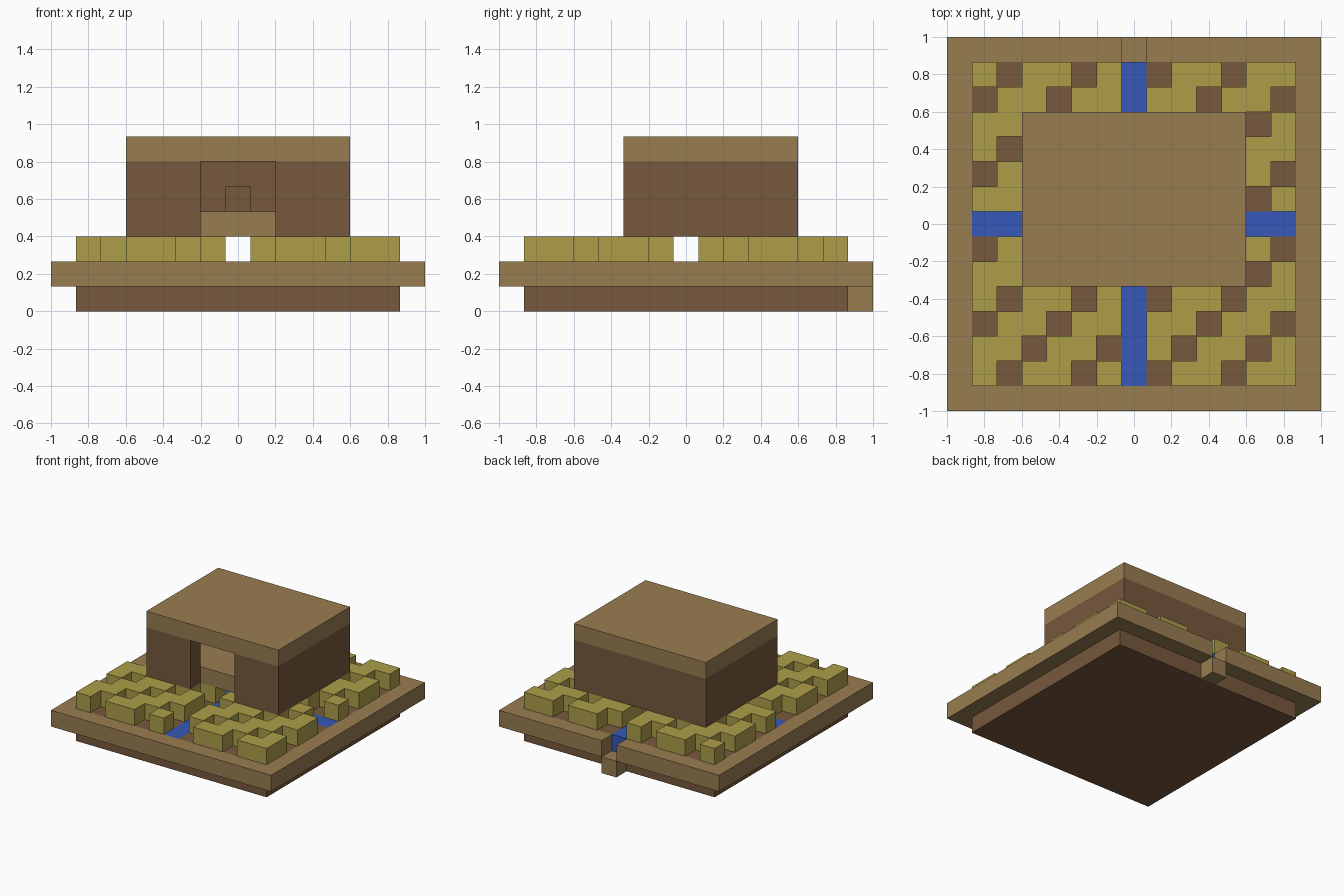
import bpy
import bmesh
from itertools import product
from mathutils import Vector

cube = bpy.data.objects.get("Cube")
if cube:
    bpy.data.objects.remove(cube, do_unlink=True)

N = 15             # blocks along each side
S = 2 / N          # block size
MID = N // 2


def make_material(name, rgb):
    linear = [((c / 255 + 0.055) / 1.055) ** 2.4 for c in rgb] + [1]
    mat = bpy.data.materials.new(name)
    mat.use_nodes = True
    mat.diffuse_color = linear
    mat.node_tree.nodes["Principled BSDF"].inputs["Base Color"].default_value = linear
    return mat


planks = make_material("tan planks", (153, 125, 81))
dirt = make_material("brown dirt", (119, 88, 61))
leaf = make_material("yellow green crop", (174, 158, 73))
blue = make_material("blue water", (54, 88, 186))


def block(x, y, z):
    """All cells in inclusive ranges of columns, rows and levels."""
    return set(product(*(range(a, b + 1) for a, b in (x, y, z))))


# Base: dirt footing, plank rim with a notch at the back, outlet block below it
inner = (1, N - 2)
bed = block(inner, inner, (1, 1))
footing = block(inner, inner, (0, 0))
notch = {(MID, N - 1, 1)}
rim = block((0, N - 1), (0, N - 1), (1, 1)) - bed - notch
outlet = {(MID, N - 1, 0)}

# Field: crossing water channels, soil, and crops planted in a diagonal pattern
water = {c for c in bed if MID in c[:2]}
soil = bed - water
crops = {(i, j, 2) for i, j, k in soil if i % 3 != (j + 1) % 3}

# Hut: walls with a doorway, raised floor, flat roof, small block inside
house_x, house_y = (3, 11), (5, 11)
room_x, room_y = (4, 10), (6, 10)
doorway = block((6, 8), (5, 5), (3, 5))
walls = block(house_x, house_y, (3, 5)) - block(room_x, room_y, (3, 5)) - doorway
floor = block(room_x, room_y, (3, 3))
roof = block(house_x, house_y, (6, 6))
stool = {(MID, 10, 4)}

parts = [
    ("footing", footing, dirt), ("rim", rim, planks), ("outlet", outlet, planks),
    ("water_channels", water, blue), ("soil", soil, dirt), ("crops", crops, leaf),
    ("hut_walls", walls, dirt), ("hut_floor", floor, planks),
    ("hut_roof", roof, planks), ("stool", stool, dirt),
]
solid = set().union(*(cells for _, cells, _ in parts))


def build(name, cells, mat):
    """Mesh of the cells, keeping only faces that touch open air."""
    bm = bmesh.new()
    for cell in sorted(cells):
        centre = Vector((cell[0] - MID, cell[1] - MID, cell[2] + 0.5)) * S
        for axis, sign in product(range(3), (-1, 1)):
            neighbour = list(cell)
            neighbour[axis] += sign
            if tuple(neighbour) in solid:
                continue
            corners = []
            for u, v in ((-1, -1), (1, -1), (1, 1), (-1, 1)):
                offset = Vector()
                offset[axis] = sign
                offset[(axis + 1) % 3] = u
                offset[(axis + 2) % 3] = v
                corners.append(bm.verts.new(centre + offset * S / 2))
            bm.faces.new(corners[::sign])
    bmesh.ops.remove_doubles(bm, verts=bm.verts, dist=S / 100)
    mesh = bpy.data.meshes.new(name)
    bm.to_mesh(mesh)
    bm.free()
    mesh.materials.append(mat)
    bpy.context.collection.objects.link(bpy.data.objects.new(name, mesh))


for part in parts:
    build(*part)
